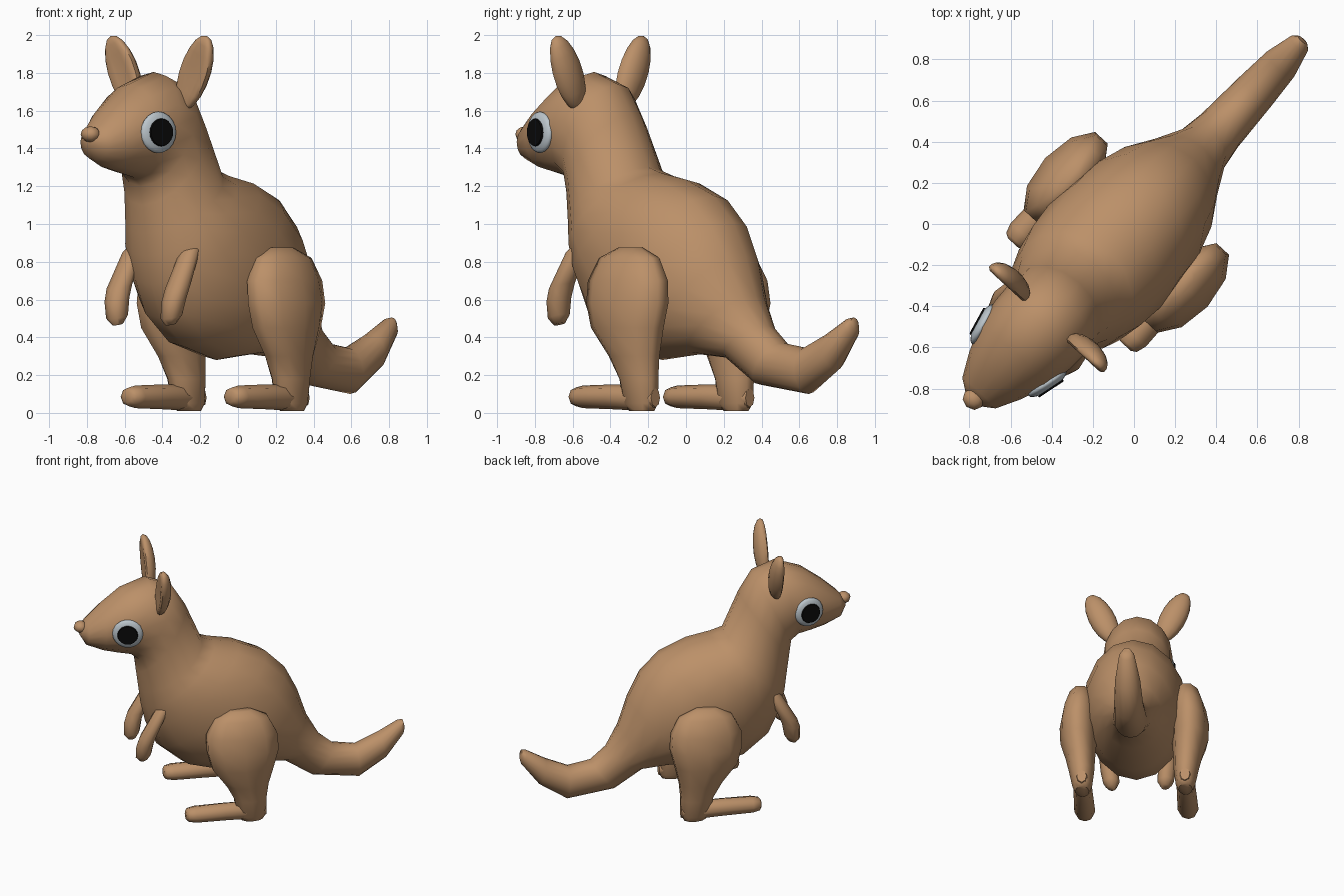
import bpy, bmesh
from math import sin, cos, pi, radians
from mathutils import Vector, Matrix

cube = bpy.data.objects.get("Cube")
if cube:
    bpy.data.objects.remove(cube, do_unlink=True)

# The animal is built facing -y, then turned to its diagonal stance
TURN = Matrix.Rotation(radians(-42.5), 4, 'Z')


def material(name, colour):
    mat = bpy.data.materials.new(name)
    mat.use_nodes = True
    mat.diffuse_color = (*colour, 1)
    shader = next(n for n in mat.node_tree.nodes if n.type == 'BSDF_PRINCIPLED')
    shader.inputs["Base Color"].default_value = (*colour, 1)
    return mat


FUR = material("brown_fur", (0.5, 0.28, 0.14))
EYE_WHITE = material("eye_grey", (0.5, 0.56, 0.6))
PUPIL = material("pupil_black", (0.003, 0.003, 0.003))


def finish(bm, name, mat, angle=60):
    """Turn a bmesh into a smooth shaded object."""
    bmesh.ops.recalc_face_normals(bm, faces=bm.faces)
    bmesh.ops.transform(bm, matrix=TURN, verts=bm.verts)
    mesh = bpy.data.meshes.new(name)
    bm.to_mesh(mesh)
    bm.free()
    mesh.materials.append(mat)
    mesh.shade_smooth()
    mesh.set_sharp_from_angle(angle=radians(angle))
    obj = bpy.data.objects.new(name, mesh)
    bpy.context.collection.objects.link(obj)
    return obj


def loft(name, rings, sides, mat=FUR):
    """Skin a row of elliptical rings, each given as centre and two half axes."""
    bm = bmesh.new()
    loops = []
    for centre, a, b in rings:
        turns = [2 * pi * i / sides for i in range(sides)]
        loops.append([bm.verts.new(centre + a * cos(t) + b * sin(t)) for t in turns])
    for low, high in zip(loops, loops[1:]):
        for i in range(sides):
            j = (i + 1) % sides
            bm.faces.new((low[i], low[j], high[j], high[i]))
    bm.faces.new(loops[0])
    bm.faces.new(loops[-1])
    return finish(bm, name, mat)


def ellipsoid(name, place, size, mat, segments=16, shape=None):
    bm = bmesh.new()
    bmesh.ops.create_uvsphere(bm, u_segments=segments, v_segments=segments // 2 + 2, radius=1)
    if shape:
        for v in bm.verts:
            shape(v)
    bmesh.ops.transform(bm, matrix=place @ Matrix.Diagonal((*size, 1)), verts=bm.verts)
    return finish(bm, name, mat)


def dish(v):
    """Flatten the front of an ear into a shallow hollow with a rim."""
    if v.co.y < 0:
        v.co.y *= 1 + 0.8 * v.co.y


# Head, neck, torso and tail: forward and height of upper edge, of lower edge, half width
BODY = [
    (1.16, 1.47, 1.16, 1.41, .045),
    (1.11, 1.53, 1.12, 1.34, .11),
    (1.0, 1.63, 1.0, 1.29, .17),
    (.85, 1.74, .9, 1.265, .22),
    (.66, 1.805, .81, 1.245, .245),
    (.49, 1.74, .76, 1.2, .25),
    (.39, 1.58, .75, 1.1, .25),
    (.27, 1.3, .73, .95, .285),
    (.18, 1.27, .715, .83, .32),
    (0, 1.235, .68, .68, .355),
    (-.2, 1.15, .6, .5, .37),
    (-.34, 1.01, .42, .35, .36),
    (-.43, .83, .17, .28, .31),
    (-.5, .62, -.1, .31, .22),
    (-.59, .46, -.32, .29, .145),
    (-.7, .37, -.53, .15, .12),
    (-.86, .345, -.88, .1, .105),
    (-1.03, .42, -1.08, .23, .09),
    (-1.17, .5, -1.21, .4, .055),
    (-1.205, .505, -1.22, .44, .03),
]
rings = []
for u1, z1, u2, z2, half in BODY:
    top, bottom = Vector((0, -u1, z1)), Vector((0, -u2, z2))
    rings.append(((top + bottom) / 2, Vector((half, 0, 0)), (top - bottom) / 2))
loft("body", rings, 16)

# Nose, and the small bump beneath the tail root
ellipsoid("nose", Matrix.Translation((0, -1.155, 1.475)), (.055, .05, .042), FUR, 8)
ellipsoid("under_tail_bump", Matrix.Translation((0, .23, .33)), (.045, .07, .03), FUR, 8)

# Thigh and shin: height, forward, half length, sideways, half width
LEG = [
    (.875, .06, .08, .37, .04),
    (.82, .06, .2, .38, .095),
    (.7, .06, .265, .39, .125),
    (.58, .055, .27, .4, .135),
    (.45, .055, .235, .4, .13),
    (.3, .02, .16, .385, .105),
    (.18, -.005, .12, .375, .09),
    (.05, -.015, .11, .37, .07),
    (.01, -.02, .08, .37, .05),
]
# Foot: forward, height, half height, half width
FOOT = [
    (-.12, .08, .05, .035),
    (-.04, .08, .07, .065),
    (.18, .085, .066, .07),
    (.4, .085, .06, .075),
    (.45, .085, .05, .06),
    (.465, .085, .03, .035),
]
# Arm: sideways, forward, height, radius
ARM = [
    (.2, .58, .9, .025),
    (.205, .6, .86, .055),
    (.21, .7, .67, .068),
    (.205, .725, .6, .066),
    (.195, .735, .51, .058),
    (.19, .735, .47, .03),
]

for side, label in ((1, "left"), (-1, "right")):
    loft(label + "_leg", [
        (Vector((side * v, -u, z)), Vector((half_v, 0, 0)), Vector((0, half_u, 0)))
        for z, u, half_u, v, half_v in LEG], 10)

    loft(label + "_foot", [
        (Vector((side * .37, -u, z)), Vector((half_v, 0, 0)), Vector((0, 0, half_z)))
        for u, z, half_z, half_v in FOOT], 8)

    loft(label + "_arm", [
        (Vector((side * v, -u, z)), Vector((r, 0, 0)), Vector((0, r, r / 4)))
        for v, u, z, r in ARM], 8)

    # Ear: a thick tilted leaf with a hollow front
    tilt = Matrix.Rotation(side * radians(25), 4, 'Y')
    ellipsoid(label + "_ear", Matrix.Translation((side * .255, -.62, 1.8)) @ tilt,
              (.095, .07, .215), FUR, 14, dish)

    # Eye: a flattened ball with a thin dark disc on its outer face
    facing = Vector((side * .97, -.24, 0)).normalized()
    aim = facing.to_track_quat('Z', 'Y').to_matrix().to_4x4()
    spot = Vector((side * .212, -.855, 1.485))
    ellipsoid(label + "_eye", Matrix.Translation(spot) @ aim, (.11, .11, .035), EYE_WHITE, 20)
    bm = bmesh.new()
    bmesh.ops.create_cone(bm, cap_ends=True, segments=20, radius1=.074, radius2=.07, depth=.009,
                          matrix=Matrix.Translation(spot + facing * .032) @ aim)
    finish(bm, label + "_pupil", PUPIL, 30)
